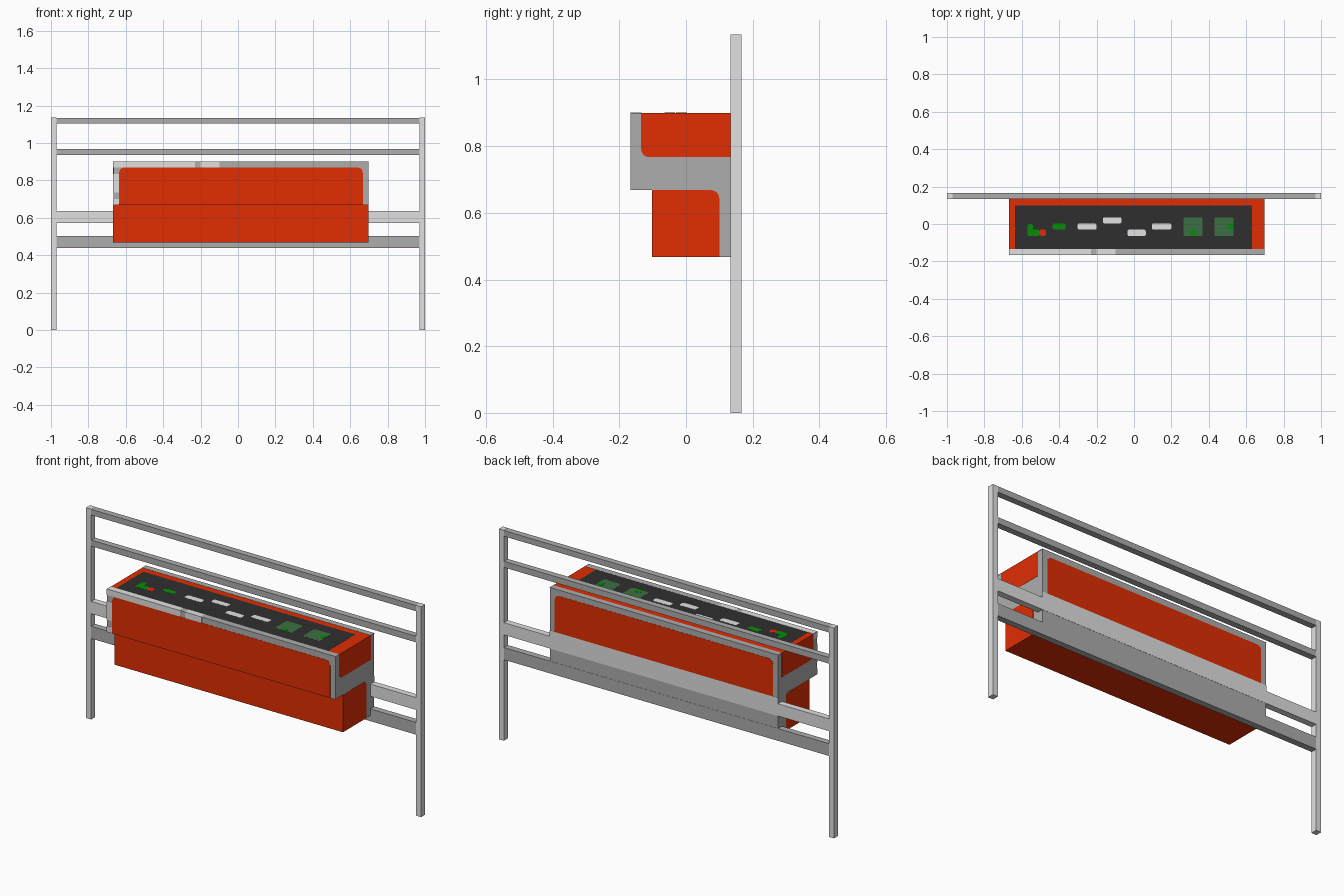
import bpy, bmesh, math

if "Cube" in bpy.data.objects:
    bpy.data.objects.remove(bpy.data.objects["Cube"])


def mat(name, rgb):
    m = bpy.data.materials.new(name)
    m.diffuse_color = (*rgb, 1)
    m.use_nodes = True
    m.node_tree.nodes["Principled BSDF"].inputs["Base Color"].default_value = m.diffuse_color
    return m


LIGHT = mat("light_grey", (0.75, 0.75, 0.75))
MID = mat("mid_grey", (0.42, 0.42, 0.42))
ORANGE = mat("orange_red", (0.75, 0.027, 0.001))
SOIL = mat("soil_dark", (0.028, 0.028, 0.028))
GREEN = mat("leaf_green", (0.002, 0.26, 0.002))
MUTED = mat("muted_green", (0.045, 0.16, 0.055))
WHITE = mat("petal_white", (0.76, 0.76, 0.76))
RED = mat("petal_red", (0.9, 0.02, 0.005))


def prism(name, points, axis, lo, hi, *mats):
    """Extrude a 2D outline along an axis, from lo to hi."""
    put = {"x": lambda u, v, p: (p, u, v),
           "y": lambda u, v, p: (u, p, v),
           "z": lambda u, v, p: (u, v, p)}[axis]
    bm = bmesh.new()
    a = [bm.verts.new(put(u, v, lo)) for u, v in points]
    b = [bm.verts.new(put(u, v, hi)) for u, v in points]
    bm.faces.new(a)
    bm.faces.new(b[::-1])
    n = len(points)
    for i in range(n):
        j = (i + 1) % n
        bm.faces.new((a[i], b[i], b[j], a[j]))
    bmesh.ops.recalc_face_normals(bm, faces=bm.faces)
    me = bpy.data.meshes.new(name)
    bm.to_mesh(me)
    bm.free()
    for m in mats:
        me.materials.append(m)
    ob = bpy.data.objects.new(name, me)
    bpy.context.collection.objects.link(ob)
    return ob


def rect(u0, u1, v0, v1, r=0.0, corners=""):
    """Rectangle outline; corners lists which of 0-3 (from lower left, ccw) are rounded."""
    out = []
    data = [(u0, v0, 1, 1), (u1, v0, -1, 1), (u1, v1, -1, -1), (u0, v1, 1, -1)]
    for k, (u, v, su, sv) in enumerate(data):
        if str(k) in corners:
            for i in range(5):
                t = math.pi + k * math.pi / 2 + i * math.pi / 8
                out.append((u + su * r + r * math.cos(t), v + sv * r + r * math.sin(t)))
        else:
            out.append((u, v))
    return out


X0, X1 = -0.667, 0.698      # planter ends
B, F = 0.167, -0.167        # back and front planes

# Railing posts
for side, x in (("left", -1.0), ("right", 0.97)):
    prism(side + "_post", rect(x, x + 0.03, 0.133, B), "z", 0, 1.135, LIGHT)

# Railing bars
for name, z0, z1, m in (("top_rail", 1.103, 1.134, MID), ("upper_rail", 0.935, 0.968, MID),
                        ("middle_rail", 0.571, 0.637, LIGHT), ("lower_rail", 0.437, 0.503, MID)):
    prism(name, rect(-0.97, 0.97, z0, z1), "y", 0.133, B, m)

# Stepped planter body: grey shell, orange below, on the lower front and on the rim
body = prism("planter_body",
             [(-0.166, 0.668), (-0.166, 0.899), (0.166, 0.899), (0.166, 0.467), (-0.102, 0.467), (-0.102, 0.668)],
             "x", X0 + 0.001, X1 - 0.001, MID, ORANGE)
for f in body.data.polygons:
    n, c = f.normal, f.center
    if abs(n.z) > 0.5 or (n.y < -0.5 and c.z < 0.66):
        f.material_index = 1

# Orange panels on front and back
prism("front_panel", rect(-0.635, 0.667, 0.668, 0.868, 0.025, "23"), "y", F, -0.164, ORANGE)
prism("back_panel", rect(-0.635, 0.667, 0.668, 0.868, 0.025, "23"), "y", 0.164, B, ORANGE)
prism("back_light_strip", rect(X0, X1, 0.637, 0.668), "y", 0.164, B, LIGHT)

# Orange panels on both ends, leaving grey corner strips
for side, lo, hi in (("left", X0, X0 + 0.003), ("right", X1 - 0.003, X1)):
    prism(side + "_upper_panel", rect(-0.135, 0.135, 0.767, 0.899, 0.025, "0"), "x", lo, hi, ORANGE)
    prism(side + "_lower_panel", rect(-0.102, 0.10, 0.467, 0.668, 0.025, "2"), "x", lo, hi, ORANGE)

# Grey front and back rims
prism("front_rim", rect(X0, X1, -0.166, -0.133), "z", 0.896, 0.9, MID)
prism("back_rim", rect(X0, X1, 0.135, 0.166), "z", 0.896, 0.9, MID)

# Light stretches on the front rim and left front edge
for i, (a, b) in enumerate(((X0, -0.23), (-0.20, -0.10))):
    prism(f"rim_light_{i}", rect(a, b, 0.868, 0.9005), "y", F, -0.133, LIGHT)
for i, (a, b) in enumerate(((0.67, 0.70), (0.735, 0.835))):
    prism(f"rim_edge_light_{i}", rect(X0, -0.635, a, b), "y", F, -0.164, LIGHT)

# Soil and flat plants
prism("soil", rect(-0.635, 0.63, -0.133, 0.10), "z", 0.896, 0.8995, SOIL)
plants = [
    ("leaf", -0.57, -0.54, -0.065, 0.0, GREEN), ("leaf", -0.545, -0.505, -0.065, -0.03, GREEN),
    ("red_bloom", -0.505, -0.47, -0.063, -0.03, RED), ("leaf", -0.435, -0.365, -0.03, 0.003, GREEN),
    ("white_bloom", -0.302, -0.20, -0.03, 0.003, WHITE), ("white_bloom", -0.167, -0.067, 0.003, 0.036, WHITE),
    ("white_bloom", -0.035, 0.063, -0.065, -0.03, WHITE), ("white_bloom", 0.095, 0.20, -0.03, 0.003, WHITE),
    ("bush", 0.265, 0.367, -0.065, 0.036, MUTED), ("bush", 0.43, 0.533, -0.065, 0.036, MUTED),
    ("bush_leaf", 0.30, 0.333, -0.065, -0.033, GREEN), ("bush_leaf", 0.50, 0.533, -0.03, 0.003, GREEN),
]
for i, (name, a, b, c, d, m) in enumerate(plants):
    top = 0.9005 if name == "bush_leaf" else 0.9
    prism(f"{name}_{i}", rect(a, b, c, d, 0.01, "0123"), "z", 0.897, top, m)
